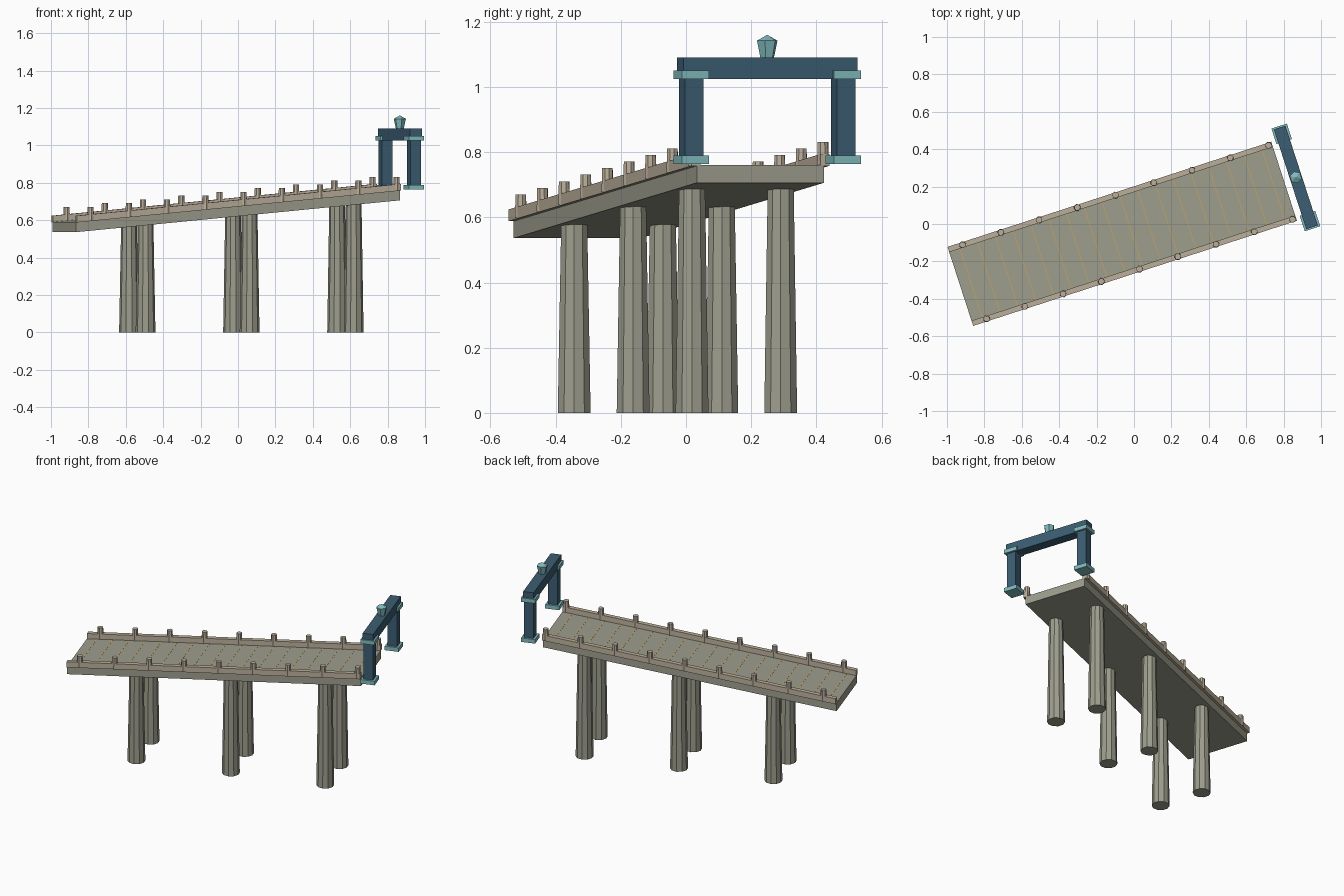
import bpy, bmesh, math
from mathutils import Matrix, Vector

if "Cube" in bpy.data.objects:
    bpy.data.objects.remove(bpy.data.objects["Cube"])

# Pier frame: u runs along the deck, v across it
PIER = Matrix.Translation((-0.063, -0.0525, 0)) @ Matrix.Rotation(math.radians(18), 4, 'Z')
HALF = 0.91


def deck_z(u):
    return 0.675 + 0.17 * u / (2 * HALF)


def material(name, rgb):
    m = bpy.data.materials.new(name)
    m.diffuse_color = (*rgb, 1)
    m.use_nodes = True
    m.node_tree.nodes["Principled BSDF"].inputs["Base Color"].default_value = m.diffuse_color
    return m


STONE = material("stone", (0.34, 0.34, 0.27))
TAN = material("pale_stone", (0.50, 0.43, 0.33))
SEAM = material("seam_tan", (0.50, 0.36, 0.16))
BLUE = material("dark_blue", (0.045, 0.11, 0.17))
TEAL = material("teal", (0.22, 0.50, 0.52))


def finish(bm, name, mat):
    bmesh.ops.recalc_face_normals(bm, faces=bm.faces[:])
    me = bpy.data.meshes.new(name)
    bm.to_mesh(me)
    bm.free()
    me.materials.append(mat)
    ob = bpy.data.objects.new(name, me)
    ob.matrix_world = PIER
    bpy.context.collection.objects.link(ob)
    return ob


def box(name, mat, u, v, z, slope=False):
    """Box from ranges; with slope, z is measured from the deck surface."""
    bm = bmesh.new()
    bmesh.ops.create_cube(bm, size=1)
    for vert in bm.verts:
        p = [r[0] + (c + 0.5) * (r[1] - r[0]) for c, r in zip(vert.co, (u, v, z))]
        if slope:
            p[2] += deck_z(p[0])
        vert.co = p
    return finish(bm, name, mat)


def taper(name, mat, sides, u, v, z0, z1, r0, r1):
    bm = bmesh.new()
    bmesh.ops.create_cone(bm, cap_ends=True, segments=sides, radius1=r0, radius2=r1,
                          depth=z1 - z0,
                          matrix=Matrix.Translation((u, v, (z0 + z1) / 2)))
    return finish(bm, name, mat)


# Sloping deck and its plank seams
box("deck", STONE, (-HALF, HALF), (-0.205, 0.205), (-0.054, 0), True)
for i in range(18):
    u = -0.85 + i * 0.1
    box("deck_seam", SEAM, (u - 0.003, u + 0.003), (-0.194, 0.194), (-0.004, 0.0008), True)

for s in (-1, 1):
    # Kerb rail with nine short posts
    box("kerb_rail", TAN, (-HALF, HALF), sorted((s * 0.193, s * 0.222)), (-0.002, 0.034), True)
    for i in range(9):
        u = -0.83 + i * 0.215
        taper("rail_post", TAN, 8, u, s * 0.208, deck_z(u), deck_z(u) + 0.073, 0.019, 0.017)
    # Tapered support columns
    for u in (-0.5, 0.085, 0.67):
        taper("support_column", STONE, 10, u, s * 0.143, 0, deck_z(u) - 0.045, 0.053, 0.042)

# Gateway at the high end
GU = 0.976


def gate_block(name, mat, v, half_u, half_v, z0, z1):
    box(name, mat, (GU - half_u, GU + half_u), (v - half_v, v + half_v), (z0, z1))


for s in (-1, 1):
    v = s * 0.245
    gate_block("gate_pillar", BLUE, v, 0.03, 0.03, 0.77, 1.04)
    gate_block("gate_base", TEAL, v, 0.0435, 0.0435, 0.763, 0.789)
    gate_block("gate_capital", TEAL, v, 0.0435, 0.0435, 1.025, 1.051)
gate_block("gate_lintel", BLUE, 0, 0.0325, 0.28, 1.025, 1.09)

# Faceted crystal on the lintel
bm = bmesh.new()
for z0, z1, r0, r1 in ((1.086, 1.142, 0.021, 0.033), (1.142, 1.16, 0.033, 0)):
    bmesh.ops.create_cone(bm, cap_ends=(r1 > 0), segments=6, radius1=r0, radius2=r1, depth=z1 - z0,
                          matrix=Matrix.Translation((GU, 0, (z0 + z1) / 2)))
top_cap = [f for f in bm.faces if len(f.verts) == 6 and f.calc_center_median().z > 1.12]
bmesh.ops.delete(bm, geom=top_cap, context='FACES_ONLY')
bmesh.ops.remove_doubles(bm, verts=bm.verts[:], dist=0.0005)
finish(bm, "gate_crystal", TEAL)
